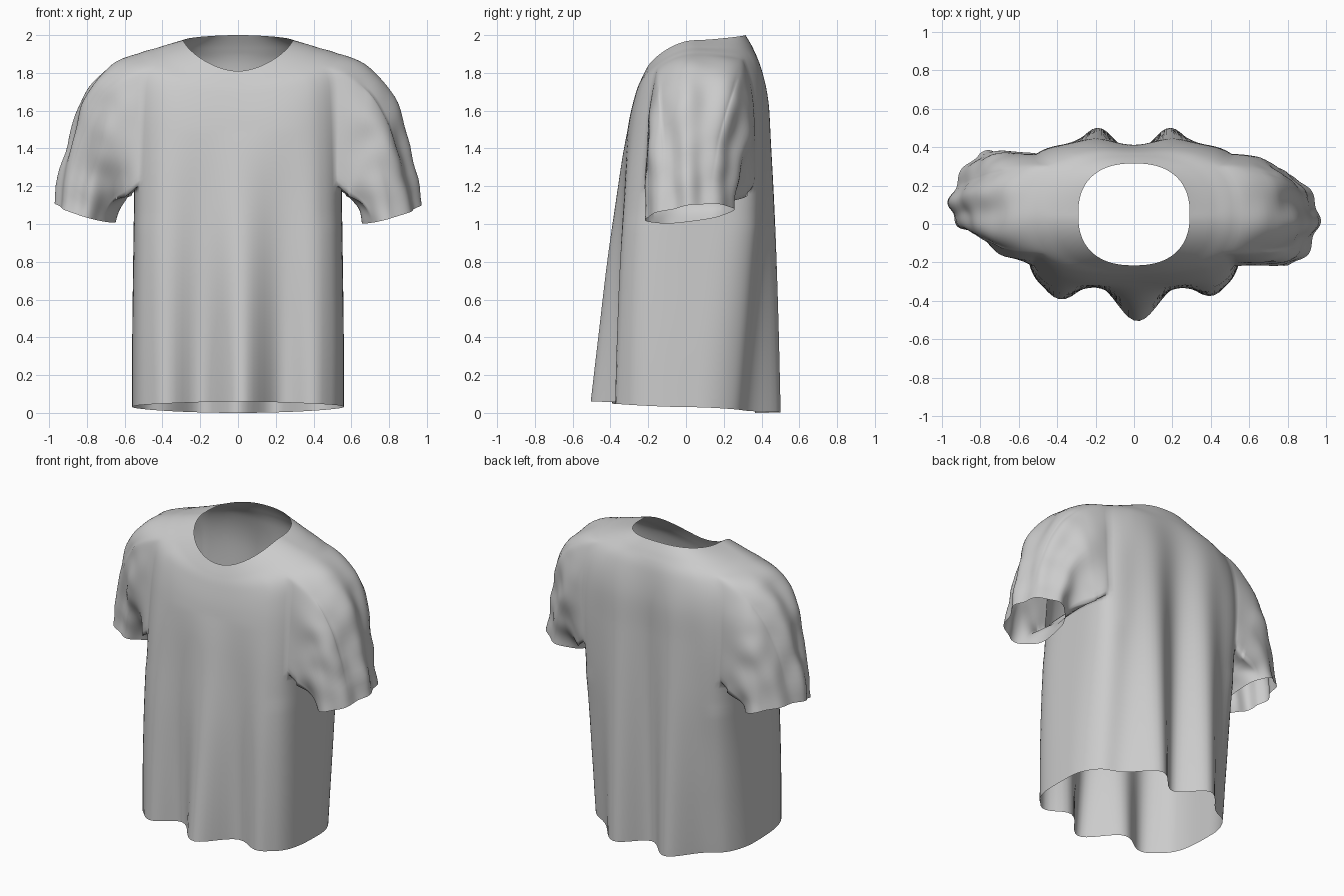
import bpy, bmesh, math
from mathutils import Vector, noise

cube = bpy.data.objects.get("Cube")
if cube:
    bpy.data.objects.remove(cube)

COLS, STEPS = 128, 8                # columns round, rings per section
ARM_FRONT, ARM_BACK = 13, 15        # armhole reach in columns, forwards and backwards
LOW, HIGH, SLEEVE = 25, 50, 26      # armhole ring range, sleeve rings
MID_Y = 0.05

# Body sections: front z, front y, back z, back y, side z, side x, front and back squareness
SECTIONS = [
    (.06, -.4, .0, .45, .03, .56, 4, 2.15),
    (.4, -.387, .4, .445, .4, .56, 4.2, 2.6),
    (.8, -.37, .8, .44, .8, .555, 4.3, 3.4),
    (1.15, -.345, 1.15, .435, 1.17, .55, 4.2, 4.8),
    (1.38, -.325, 1.42, .43, 1.45, .55, 3.8, 5.5),
    (1.55, -.3, 1.65, .425, 1.71, .55, 3.4, 4.6),
    (1.68, -.268, 1.83, .395, 1.885, .54, 2.9, 3.1),
    (1.75, -.243, 1.93, .355, 1.935, .42, 2.5, 2.5),
    (1.81, -.215, 2.0, .315, 1.973, .29, 2.4, 2.4),
]


def section(t):
    """Smooth interpolation between neighbouring body sections."""
    last = len(SECTIONS) - 1
    i = min(int(t), last - 1)
    f = t - i
    a, b, c, d = (SECTIONS[max(0, min(last, i + k))] for k in (-1, 0, 1, 2))
    return [q + .5 * f * (r - p + f * (2*p - 5*q + 4*r - s + f * (3*(q - r) + s - p)))
            for p, q, r, s in zip(a, b, c, d)]


def body_point(ring, col):
    fz, fy, bz, by, sz, sx, front_n, back_n = section(ring / STEPS)
    a = 2 * math.pi * col / COLS
    c, s = math.cos(a), math.sin(a)
    front = s < 0
    n = front_n if front else back_n
    r = (abs(c) ** n + abs(s) ** n) ** (-1 / n)
    x = sx * r * c
    y = MID_Y + r * abs(s) * ((fy if front else by) - MID_Y)
    z = sz + ((fz if front else bz) - sz) * abs(s) ** (2 if front else 1.5)
    # hanging folds, deepest at the hem
    if front:
        edge = max(0, 1 - (x / .47) ** 2) * min(1, abs(s) * 1.6)
        y -= .11 * max(0, 1 - z / 1.5) ** 1.1 * edge * math.cos(2 * math.pi * (x - .02) / .48)
    else:
        edge = max(0, 1 - (x / .5) ** 2) * min(1, abs(s) * 1.6)
        y -= .085 * max(0, 1 - z / 1.9) ** .9 * edge * math.cos(2 * math.pi * x / .42)
    return Vector((x, y, z))


bm = bmesh.new()

# Torso, open at hem, neck and armholes
rings = STEPS * (len(SECTIONS) - 1)
grid = [[bm.verts.new(body_point(i, j)) for j in range(COLS)] for i in range(rings + 1)]


def side_vert(side, i, j):
    """Vertex j columns behind the middle of the left (1) or right (-1) side."""
    return grid[i][((0 if side > 0 else COLS // 2) + side * j) % COLS]


for i in range(rings):
    for j in range(COLS):
        k = (j + 1) % COLS
        bm.faces.new((grid[i][j], grid[i][k], grid[i + 1][k], grid[i + 1][j]))
for side in (1, -1):
    hole = {side_vert(side, i, j) for i in range(LOW, HIGH + 1)
            for j in range(-ARM_FRONT, ARM_BACK + 1)}
    bmesh.ops.delete(bm, geom=[f for f in bm.faces if hole.issuperset(f.verts)],
                     context='FACES_ONLY')


def add_sleeve(side, centre, half_width, twist):
    """Sweep a sleeve from the armhole edge down to an oval cuff."""
    edge = [(LOW, j) for j in range(-ARM_FRONT, ARM_BACK)]
    edge += [(i, ARM_BACK) for i in range(LOW, HIGH)]
    edge += [(HIGH, j) for j in range(ARM_BACK, -ARM_FRONT, -1)]
    edge += [(i, -ARM_FRONT) for i in range(HIGH, LOW, -1)]
    loop = [side_vert(side, i, j) for i, j in edge]
    paths = []
    for v in loop:
        p0 = v.co.copy()
        phi = math.atan2((p0.z - 1.53) / .35, (p0.y - .09) / .28)
        up, back = math.sin(phi), math.cos(phi)
        under = max(0, -up)
        p3 = Vector(centre) + Vector((side * .155 * up,
                                      half_width * back * (1 - .25 * max(0, up)) + twist * up,
                                      .045 * up + .025 * back))
        size = (p3 - p0).length
        p1 = p0 + Vector((side * (1 - .5 * under), .03 * max(0, back), -.17 - under)) * .35 * size
        p2 = p3 + Vector((-side * .18, 0, 1)) * .45 * size
        paths.append((phi, p0, p1, p2, p3))
    layers = [loop]
    wrinkled = []
    for k in range(1, SLEEVE + 1):
        t = k / SLEEVE
        u = 1 - t
        layer = []
        for phi, p0, p1, p2, p3 in paths:
            co = u**3 * p0 + 3*u*u*t * p1 + 3*u*t*t * p2 + t**3 * p3
            v = bm.verts.new(co)
            layer.append(v)
            # lengthwise creases, mostly over the outer arm
            fold = math.sin(7 * phi + 2.5 * t * side) * (.55 + .45 * math.sin(phi))
            rough = noise.noise(co * 7)
            wrinkled.append((v, min(1, 2.5 * t) * (.012 * fold + .015 * rough)))
        layers.append(layer)
    for a, b in zip(layers, layers[1:]):
        for j in range(len(loop)):
            k = (j + 1) % len(loop)
            bm.faces.new((a[j], a[k], b[k], b[j]))
    return [v for layer in layers[:8] for v in layer], wrinkled


left_seam, left_folds = add_sleeve(1, (.81, .015, 1.055), .235, .01)
right_seam, right_folds = add_sleeve(-1, (-.805, .16, 1.06), .21, -.06)
bmesh.ops.recalc_face_normals(bm, faces=bm.faces)

# Soften the shoulder seams, then crease the sleeves
around = [side_vert(side, i, j) for side in (1, -1) for i in range(LOW - 4, HIGH + 5)
          for j in range(-ARM_FRONT - 4, ARM_BACK + 5)]
dead = {v for row in grid for v in row if not v.link_faces}
soft = list(set(left_seam + right_seam + around) - dead)
for _ in range(7):
    bmesh.ops.smooth_vert(bm, verts=soft, factor=.5, use_axis_x=True, use_axis_y=True, use_axis_z=True)
bm.normal_update()
for v, amount in left_folds + right_folds:
    v.co += v.normal * amount
bmesh.ops.delete(bm, geom=list(dead), context='VERTS')

mesh = bpy.data.meshes.new("shirt")
bm.to_mesh(mesh)
bm.free()
shirt = bpy.data.objects.new("shirt", mesh)
bpy.context.collection.objects.link(shirt)

# Plain grey cloth
cloth = bpy.data.materials.new("grey_cloth")
cloth.use_nodes = True
colour = (.6, .6, .6, 1)
cloth.diffuse_color = colour
cloth.node_tree.nodes["Principled BSDF"].inputs["Base Color"].default_value = colour
mesh.materials.append(cloth)
mesh.polygons.foreach_set("use_smooth", [True] * len(mesh.polygons))
